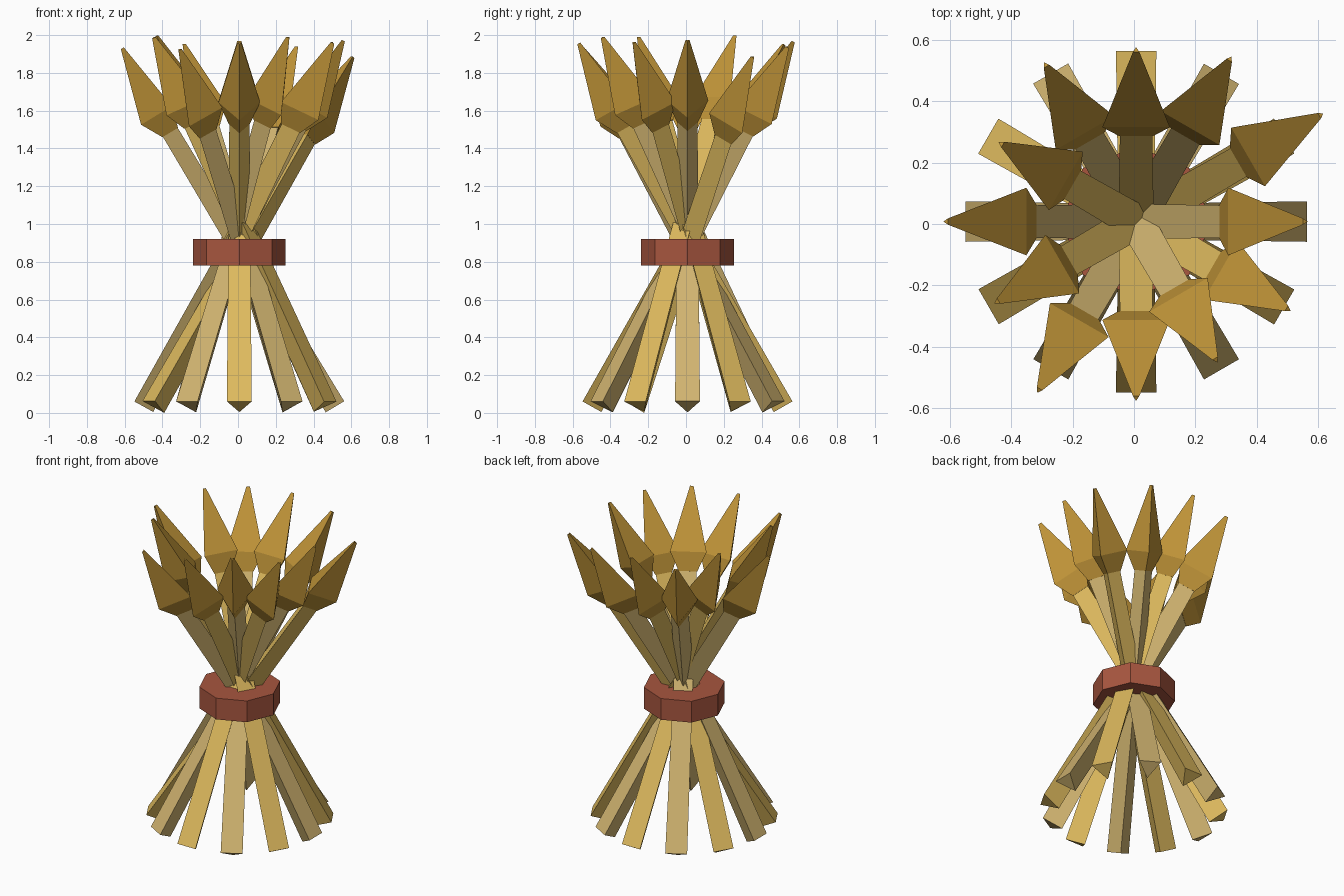
import bpy, bmesh, math
from mathutils import Vector

if "Cube" in bpy.data.objects:
    bpy.data.objects.remove(bpy.data.objects["Cube"])

CENTRE = Vector((0.007, 0.008, 0))
FOOT_R, FOOT_Z = 0.5225, 0.042      # where each stalk starts
LENGTH = 2.207                      # foot to tip of the ear
# reach of each ear from the centre, every 30 degrees
REACH = [0.548, 0.693, 0.61, 0.557, 0.588, 0.506,
         0.617, 0.522, 0.633, 0.573, 0.519, 0.57]


def srgb(r, g, b):
    f = lambda c: c / 12.92 if c <= 0.04045 else ((c + 0.055) / 1.055) ** 2.4
    return (f(r / 255), f(g / 255), f(b / 255), 1)


def material(name, rgb):
    m = bpy.data.materials.new(name)
    m.diffuse_color = srgb(*rgb)
    m.use_nodes = True
    m.node_tree.nodes["Principled BSDF"].inputs["Base Color"].default_value = m.diffuse_color
    return m


straw_gold = material("straw_gold", (222, 186, 94))
straw_tan = material("straw_tan", (209, 180, 112))
ear_gold = material("ear_gold", (192, 148, 56))
band_red = material("band_red", (168, 86, 63))


def add_object(name, bm, mat):
    bmesh.ops.recalc_face_normals(bm, faces=bm.faces)
    mesh = bpy.data.meshes.new(name)
    bm.to_mesh(mesh)
    bm.free()
    mesh.materials.append(mat)
    ob = bpy.data.objects.new(name, mesh)
    bpy.context.collection.objects.link(ob)
    return ob


def prism(name, start, axis, out, stations, mat):
    """Loft a three-sided section along an axis; stations are (distance, radius)."""
    bm = bmesh.new()
    side = axis.cross(out)
    rings = []
    for dist, rad in stations:
        ring = []
        for k in range(3):
            a = k * math.tau / 3
            offset = (out * math.cos(a) + side * math.sin(a)) * rad
            ring.append(bm.verts.new(start + axis * dist + offset))
        rings.append(ring)
    for lo, hi in zip(rings, rings[1:]):
        for k in range(3):
            j = (k + 1) % 3
            bm.faces.new((lo[k], lo[j], hi[j], hi[k]))
    bm.faces.new(rings[0])
    bm.faces.new(rings[-1])
    return add_object(name, bm, mat)


# Stalks cross at the band; each carries an ear at its upper end
for i, reach in enumerate(REACH):
    a = math.radians(30 * i)
    e = Vector((math.cos(a), math.sin(a), 0))
    start = CENTRE - e * FOOT_R + Vector((0, 0, FOOT_Z))
    s = (FOOT_R + reach) / LENGTH
    c = math.sqrt(1 - s * s)
    axis = e * s + Vector((0, 0, c))
    out = e * c - Vector((0, 0, s))      # ridge points outward and down
    base = LENGTH - 0.513
    prism(f"stalk_{i + 1}", start, axis, out,
          [(0, 0.076), (base + 0.01, 0.061)], straw_gold if i % 2 else straw_tan)
    prism(f"ear_{i + 1}", start, axis, out,
          [(base, 0.064), (LENGTH - 0.398, 0.127), (LENGTH, 0.012)], ear_gold)

# Eight-sided binding band
bm = bmesh.new()
bmesh.ops.create_cone(bm, cap_ends=True, segments=8, radius1=0.245,
                      radius2=0.245, depth=0.14)
bmesh.ops.translate(bm, verts=bm.verts, vec=CENTRE + Vector((0, 0, 0.85)))
add_object("binding_band", bm, band_red)
